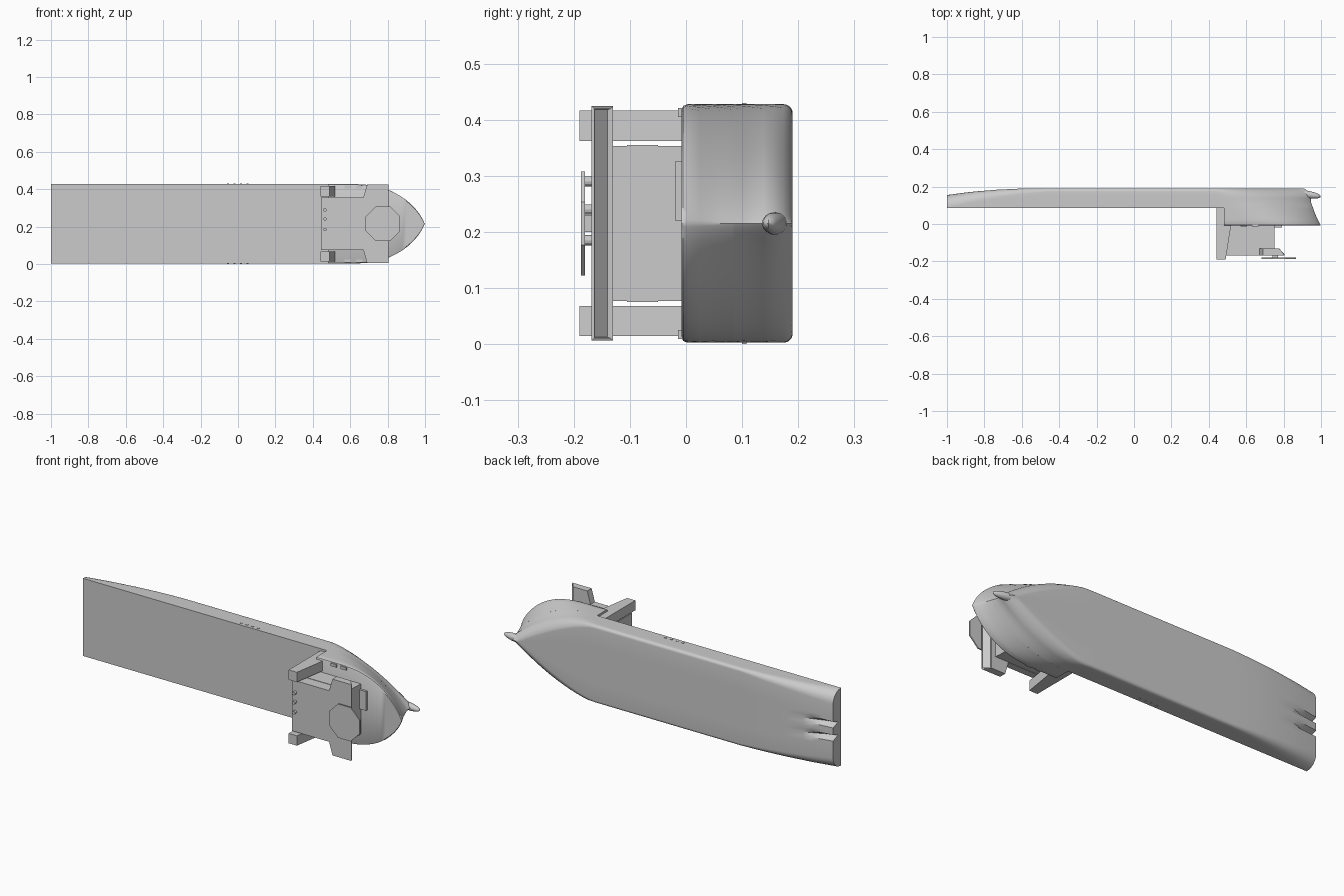
import bpy, bmesh, math
from mathutils import Vector, Matrix

if "Cube" in bpy.data.objects:
    bpy.data.objects.remove(bpy.data.objects["Cube"])

MID = 0.215        # centreline height
BEAM = 0.2125      # half beam
DECK = 0.085       # main deck level
TOP = -0.008       # raised bow deck level


def finish(name, bm, smooth=False):
    bmesh.ops.remove_doubles(bm, verts=bm.verts, dist=0.0002)
    bmesh.ops.recalc_face_normals(bm, faces=bm.faces)
    mesh = bpy.data.meshes.new(name)
    bm.to_mesh(mesh)
    bm.free()
    ob = bpy.data.objects.new(name, mesh)
    bpy.context.collection.objects.link(ob)
    if smooth:
        bpy.ops.object.select_all(action='DESELECT')
        ob.select_set(True)
        bpy.context.view_layer.objects.active = ob
        bpy.ops.object.shade_smooth_by_angle(angle=math.radians(35))
    return ob


def prism(name, pts, lo, hi, axis='y'):
    """Extrude an outline along y (points are x, z) or z (points are x, y)."""
    bm = bmesh.new()
    place = (lambda p, d: (p[0], d, p[1])) if axis == 'y' else (lambda p, d: (p[0], p[1], d))
    a = [bm.verts.new(place(p, lo)) for p in pts]
    b = [bm.verts.new(place(p, hi)) for p in pts]
    bm.faces.new(a)
    bm.faces.new(b)
    for i in range(len(pts)):
        j = (i + 1) % len(pts)
        bm.faces.new((a[i], a[j], b[j], b[i]))
    return finish(name, bm)


def box(name, x0, x1, y0, y1, z0, z1):
    return prism(name, [(x0, z0), (x1, z0), (x1, z1), (x0, z1)], y0, y1)


def interp(table, v):
    if v <= table[0][0]:
        return table[0][1]
    for (a, p), (b, q) in zip(table, table[1:]):
        if v <= b:
            return p + (q - p) * (v - a) / (b - a)
    return table[-1][1]


# Hull form: stem profile, keel rise, bilge radius and waterline width
STEM = [(-0.01, 1.0), (0.05, 0.97), (0.12, 0.945), (0.16, 0.95), (0.19, 0.91)]
KEEL = [(-1, 0.155), (-0.87, 0.172), (-0.72, 0.184), (-0.58, 0.19)]
BILGE = [(-1, 0.065), (-0.75, 0.04), (-0.45, 0.016)]


def half_width(x, y):
    h = min(max(y / 0.19, 0), 1)
    u = (interp(STEM, y) - x) / (0.4 + 0.08 * h)
    u = min(max(u, 0), 1)
    return BEAM * (1 - (1 - u) ** (2.6 - 1.2 * h)) ** (0.75 + 0.25 * h)


def along(x0, s, y):
    return x0 + s * (interp(STEM, y) - x0)


def hull_ring(s):
    nominal = along(-1, s, 0.15)
    k, r = interp(KEEL, nominal), interp(BILGE, nominal)
    ring = []
    for t in range(6):
        y = DECK + (k - r - DECK) * t / 5
        x = along(-1, s, y)
        ring.append((x, y, half_width(x, y)))
    for i in range(1, 7):
        a = i * math.pi / 12
        y = k - r + r * math.sin(a)
        x = along(-1, s, y)
        w = half_width(x, y)
        ring.append((x, y, w - min(r, w) * (1 - math.cos(a))))
    # Flat bottom with two propeller tunnels running out at the stern
    ramp = max(0, (-0.83 - nominal) / 0.17)
    x, y, w = ring[-1]
    for f, groove in ((0.5, 0), (0.36, 0), (0.24, 0.045), (0.13, 0), (0, 0)):
        ring.append((x, y - groove * ramp, f * w))
    return ring


def bow_ring(s):
    ring = []
    for y, inset in ((TOP, 0.009), (TOP + 0.003, 0.003), (0.003, 0),
                     (0.025, 0), (0.045, 0), (0.065, 0), (DECK, 0)):
        x = along(0.48, s, y)
        w = half_width(x, y)
        ring.append((x, y, max(0, w - inset)))
    return ring


def loft(name, halves):
    """Mirror half sections into closed rings and skin them; cap the aft end."""
    bm = bmesh.new()
    rings = []
    for half in halves:
        other = [(x, y, -z) for x, y, z in reversed(half)]
        rings.append([bm.verts.new((x, y, MID + z)) for x, y, z in half + other])
    for a, b in zip(rings, rings[1:]):
        for i in range(len(a)):
            j = (i + 1) % len(a)
            bm.faces.new((a[i], a[j], b[j], b[i]))
    bm.faces.new(rings[0])
    return finish(name, bm, True)


ease = [math.sin(math.pi / 2 * i / 20) for i in range(21)]
stations = [0, 0.03, 0.06, 0.087, 0.14, 0.21, 0.28, 0.4, 0.55, 0.7]
loft("hull", [hull_ring(s) for s in stations + [0.74 + 0.26 * e for e in ease]])
loft("raised_bow", [bow_ring(e) for e in ease])

# Bulb at the foot of the stem
bm = bmesh.new()
bmesh.ops.create_uvsphere(bm, u_segments=20, v_segments=12, radius=1)
bm.transform(Matrix.Translation((0.92, 0.159, MID)) @ Matrix.Rotation(math.radians(-9), 4, 'Z')
             @ Matrix.Diagonal((0.08, 0.02, 0.02, 1)))
finish("bow_bulb", bm, True)

# Accommodation block in three tiers
for name, y0, y1, half in (("lower_tier", -0.05, DECK, 0.138),
                           ("middle_tier", -0.105, -0.05, 0.14),
                           ("upper_tier", -0.132, -0.105, 0.138)):
    box(name, 0.445, 0.75, y0, y1, MID - half, MID + half)

# Bridge with wings, its forward face raked and framed by a window recess
side = [(0.445, 0.14), (0.67, 0.14), (0.69, 0.209), (0.805, 0.209)]
outline = [(x, MID + z) for x, z in side] + [(x, MID - z) for x, z in reversed(side)]
bridge = prism("bridge", outline, -0.168, -0.13)
bm = bmesh.new()
bm.from_mesh(bridge.data)
for v in bm.verts:
    if v.co.x > 0.8 and v.co.y > -0.14:
        v.co.x -= 0.03
front = max(bm.faces, key=lambda f: f.calc_center_median().x)
bmesh.ops.inset_region(bm, faces=[front], thickness=0.007)
bmesh.ops.inset_region(bm, faces=[front], thickness=0.002, depth=-0.006)
bm.to_mesh(bridge.data)
bm.free()

# Funnels, deck hatches and side fittings on both sides
for label, sign in (("left", 1), ("right", -1)):
    funnel = [(0.44, DECK), (0.44, -0.19), (0.49, -0.19), (0.52, 0), (0.52, DECK)]
    prism(label + "_funnel", funnel, MID + sign * 0.147, MID + sign * 0.201, 'z')
    for i, x in enumerate((0.57, 0.63)):
        box(f"{label}_hatch_{i + 1}", x, x + 0.035, -0.014, 0.004,
            MID + sign * 0.19, MID + sign * 0.206)
    for i in range(4):
        x = -0.06 + 0.035 * i
        box(f"{label}_side_fitting_{i + 1}", x, x + 0.012, 0.1, 0.108,
            MID + sign * 0.2, MID + sign * 0.2145)

# Octagonal landing pad on a short pedestal
pad = [(0.775 + 0.1 * math.cos(a), MID + 0.1 * math.sin(a))
       for a in (math.pi / 8 + i * math.pi / 4 for i in range(8))]
prism("landing_pad", pad, -0.187, -0.18)
box("pad_pedestal", 0.74, 0.77, -0.181, -0.166, MID - 0.015, MID + 0.015)

# Roof vents along the aft edge of the bridge
for i, z in enumerate((0.185, 0.24, 0.29)):
    ring = [(0.465 + 0.009 * math.cos(a), z + 0.009 * math.sin(a))
            for a in (k * math.pi / 6 for k in range(12))]
    prism(f"roof_vent_{i + 1}", ring, -0.184, -0.166)

# Low breakwater locker ahead of the accommodation
box("deck_locker", 0.75, 0.79, -0.02, -0.006, 0.22, 0.325)
